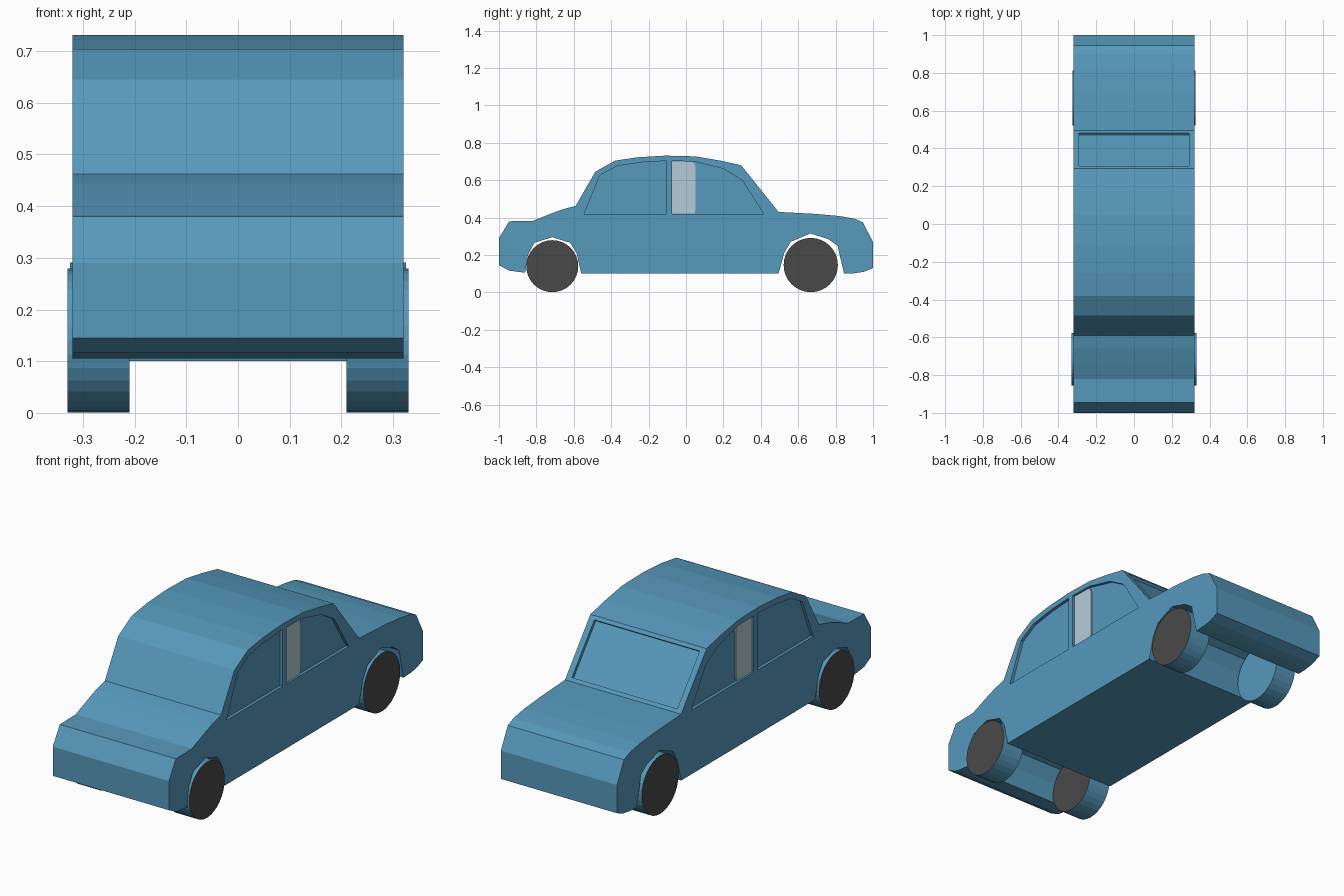
import bpy, bmesh, math
from mathutils import Matrix

if "Cube" in bpy.data.objects:
    bpy.data.objects.remove(bpy.data.objects["Cube"])


def material(name, rgb):
    m = bpy.data.materials.new(name)
    m.diffuse_color = (*rgb, 1)
    m.use_nodes = True
    m.node_tree.nodes["Principled BSDF"].inputs["Base Color"].default_value = m.diffuse_color
    return m


blue = material("body blue", (0.093, 0.319, 0.503))
dark = material("tyre dark grey", (0.066, 0.066, 0.066))
pale = material("pale glass", (0.46, 0.60, 0.68))


def add_object(name, bm, mats):
    bmesh.ops.recalc_face_normals(bm, faces=bm.faces)
    me = bpy.data.meshes.new(name)
    bm.to_mesh(me)
    bm.free()
    for m in mats:
        me.materials.append(m)
    ob = bpy.data.objects.new(name, me)
    bpy.context.collection.objects.link(ob)
    return ob


def prism(name, profile, x0, x1, mat):
    """Extrude a (y, z) outline from x0 to x1."""
    bm = bmesh.new()
    face = bm.faces.new([bm.verts.new((x0, y, z)) for y, z in profile])
    ext = bmesh.ops.extrude_face_region(bm, geom=[face])["geom"]
    bmesh.ops.translate(bm, vec=(x1 - x0, 0, 0),
                        verts=[v for v in ext if isinstance(v, bmesh.types.BMVert)])
    return add_object(name, bm, [mat])


def carve(target, cutter):
    mod = target.modifiers.new("recess", "BOOLEAN")
    mod.operation, mod.solver, mod.object = "DIFFERENCE", "EXACT", cutter
    bpy.context.view_layer.objects.active = target
    bpy.ops.object.modifier_apply(modifier=mod.name)
    bpy.data.objects.remove(cutter)


# Body: one side outline with wheel arches, extruded to full width
W = 0.32
top = [(-1, 0.145), (-1, 0.29), (-0.945, 0.38), (-0.82, 0.382), (-0.73, 0.418),
       (-0.66, 0.444), (-0.59, 0.462), (-0.485, 0.645), (-0.38, 0.704), (-0.26, 0.722),
       (-0.11, 0.731), (0.05, 0.727), (0.18, 0.705), (0.295, 0.68), (0.495, 0.43),
       (0.70, 0.419), (0.82, 0.408), (0.90, 0.394), (0.945, 0.375), (1, 0.27), (1, 0.13)]
bottom = [(0.95, 0.11), (0.90, 0.102), (0.845, 0.10), (0.81, 0.25), (0.76, 0.285),
          (0.665, 0.315), (0.56, 0.27), (0.525, 0.21), (0.495, 0.10), (-0.56, 0.10),
          (-0.585, 0.21), (-0.62, 0.265), (-0.715, 0.295), (-0.81, 0.265),
          (-0.845, 0.20), (-0.86, 0.105), (-0.945, 0.116)]
body = prism("car_body", top + bottom, -W, W, blue)

# Side window recesses and the pale pane on both sides
front_window = [(-0.545, 0.42), (-0.46, 0.625), (-0.37, 0.675), (-0.24, 0.695),
                (-0.105, 0.703), (-0.105, 0.42)]
rear_window = [(-0.075, 0.42), (-0.075, 0.702), (0.045, 0.70), (0.20, 0.66),
               (0.30, 0.60), (0.415, 0.42)]
pane = [(-0.074, 0.421), (-0.074, 0.70), (0.03, 0.698), (0.045, 0.69), (0.05, 0.67),
        (0.05, 0.44), (0.045, 0.421)]
D = 0.015
for s, side in ((1, "right"), (-1, "left")):
    for outline in (front_window, rear_window):
        carve(body, prism("cutter", outline, s * (W - D), s * (W + 0.1), blue))
    prism("pale_pane_" + side, pane, s * (W - D - 0.002), s * (W - D + 0.006), pale)

# Rear window recess: a prism sunk into the sloping back
(y0, z0), (y1, z1) = (0.295, 0.68), (0.495, 0.43)
length = math.hypot(y1 - y0, z1 - z0)
ny, nz = (z0 - z1) / length, (y1 - y0) / length


def on_slope(t, out):
    return (y0 + (y1 - y0) * t + ny * out, z0 + (z1 - z0) * t + nz * out)


carve(body, prism("cutter", [on_slope(0.06, -D), on_slope(0.06, 0.05),
                             on_slope(0.94, 0.05), on_slope(0.94, -D)], -0.29, 0.29, blue))


# Wheels: blue tread, dark sides (rear wheels keep a blue inner side)
def wheel(name, s, y, r, outer, inner_dark):
    bm = bmesh.new()
    width = outer - 0.21
    bmesh.ops.create_cone(bm, cap_ends=True, segments=32, radius1=r, radius2=r, depth=width,
                          matrix=Matrix.Translation((s * (0.21 + width / 2), y, r + 0.001))
                          @ Matrix.Rotation(math.pi / 2, 4, "Y"))
    bm.normal_update()
    for f in bm.faces:
        facing = f.normal.x * s
        f.material_index = int(facing > 0.5 or (inner_dark and facing < -0.5))
    add_object(name, bm, [blue, dark])


for s, side in ((1, "right"), (-1, "left")):
    wheel("front_wheel_" + side, s, -0.715, 0.139, 0.33, True)
    wheel("rear_wheel_" + side, s, 0.667, 0.145, 0.325, False)
